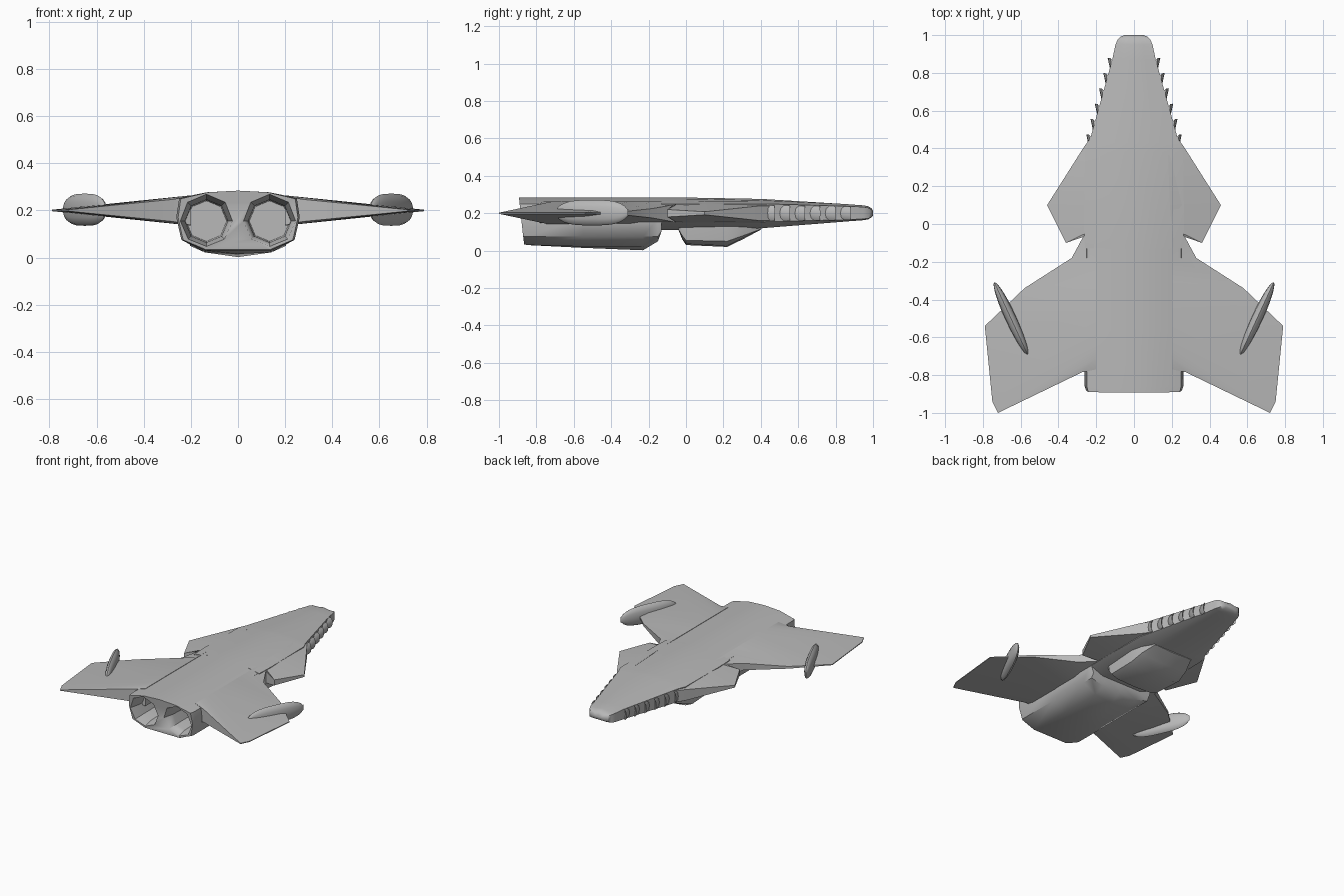
import bpy, bmesh, math

if "Cube" in bpy.data.objects:
    bpy.data.objects.remove(bpy.data.objects["Cube"])

grey = bpy.data.materials.new("hull_grey")
grey.diffuse_color = (.48, .48, .48, 1)
grey.use_nodes = True
grey.node_tree.nodes["Principled BSDF"].inputs["Base Color"].default_value = grey.diffuse_color

def finish(obj, mirror, angle):
    if mirror:
        obj.modifiers.new("mirror", 'MIRROR')
    obj.data.materials.append(grey)
    bpy.ops.object.select_all(action='DESELECT')
    obj.select_set(True)
    bpy.context.view_layer.objects.active = obj
    bpy.ops.object.shade_smooth_by_angle(angle=math.radians(angle))
    return obj

def skin(name, rings, mirror=False, angle=32):
    """Skin a closed solid through equal-sized rings of points."""
    bm = bmesh.new()
    rows = [[bm.verts.new(p) for p in r] for r in rings]
    n = len(rows[0])
    for a, b in zip(rows, rows[1:]):
        for i in range(n):
            j = (i + 1) % n
            bm.faces.new((a[i], a[j], b[j], b[i]))
    bm.faces.new(rows[0])
    bm.faces.new(rows[-1])
    bmesh.ops.recalc_face_normals(bm, faces=bm.faces[:])
    me = bpy.data.meshes.new(name)
    bm.to_mesh(me)
    bm.free()
    obj = bpy.data.objects.new(name, me)
    bpy.context.collection.objects.link(obj)
    return finish(obj, mirror, angle)

def both(half):
    """Half section, top centre to bottom centre, completed to a full ring."""
    return half + [(-x, y, z) for x, y, z in half[-2:0:-1]]

def plate(name, pairs):
    """Tapered wing from (root x, y, half thickness), (edge x, y, half thickness)."""
    rings = []
    for (rx, ry, rt), (ex, ey, et) in pairs:
        rings.append([(rx, ry, .2 + rt), (ex, ey, .2 + et),
                      (ex, ey, .2 - et), (rx, ry, .2 - rt)])
    return skin(name, rings, True)

# Fuselage: y, half width, top, upper edge, lower edge, bottom
stations = [(1, .05, .212, .21, .19, .187), (.992, .07, .226, .22, .18, .178),
            (.975, .087, .237, .229, .172, .168),
            (.95, .098, .242, .233, .17, .163), (.87, .115, .248, .238, .166, .157),
            (.43, .238, .275, .25, .155, .122), (.38, .26, .277, .25, .15, .117),
            (0, .265, .284, .25, .15, .11), (-.13, .26, .284, .25, .15, .11)]
skin("fuselage", [both([(0, y, t), (w * .5, y, t - .007), (w, y, ue), (w, y, le),
                        (w * .62, y, b), (0, y, b)]) for y, w, t, ue, le, b in stations], angle=50)

# Forward wings and main wings
plate("forward_wing", [((.17, .47, .055), (.228, .46, .04)),
                       ((.18, .36, .063), (.27, .40, .04)),
                       ((.19, .1, .065), (.46, .10, .008)),
                       ((.2, -.03, .063), (.36, -.10, .02)),
                       ((.2, -.045, .063), (.27, -.055, .048))])
plate("main_wing", [((.2, .0, .063), (.265, -.06, .047)),
                    ((.2, -.18, .064), (.33, -.18, .025)),
                    ((.2, -.3, .064), (.58, -.34, .008)),
                    ((.2, -.5, .064), (.79, -.54, .003)),
                    ((.2, -.65, .064), (.75, -.94, .003)),
                    ((.2, -.71, .064), (.72, -1, .003)),
                    ((.2, -.77, .063), (.275, -.785, .047))])

# Chin housing under the fuselage
chin = [(.40, .16, .13, .115, .112), (.31, .195, .15, .082, .064),
        (.22, .21, .15, .05, .02), (0, .20, .14, .055, .03),
        (-.02, .20, .14, .08, .06), (-.04, .19, .13, .112, .11)]
skin("chin_housing", [both([(0, y, .16), (w, y, .14), (w, y, .12), (w * .97, y, m),
                            (b, y, z + .006), (0, y, z)]) for y, w, b, m, z in chin], angle=50)

# Engine block with raked front and a slightly raked tail
section = [(0, .284), (.13, .277), (.25, .25), (.262, .17), (.24, .075), (.14, .022), (0, .002)]
def block(y, floor, rake=0, s=1):
    return both([(x * s, y + rake * (.284 - z) / .28, max(z, floor)) for x, z in section])
engine = skin("engine_block", [block(-.13, .105), block(-.15, .05), block(-.23, 0),
                               block(-.55, .015), block(-.86, .03, .01),
                               block(-.893, .034, .03, .97)], angle=50)

# Octagonal exhaust cutters
for side in (-1, 1):
    rings = []
    for y, r in ((-.95, .114), (-.892, .114), (-.80, .091), (-.66, .086)):
        rings.append([(side * .134 + r * math.cos(a), y, .155 + r * math.sin(a))
                      for a in [k * math.pi / 4 for k in range(8)]])
    cutter = skin("exhaust_cutter", rings)
    cutter.hide_render = True
    cutter.hide_set(True)
    cut = engine.modifiers.new("exhaust", 'BOOLEAN')
    cut.object = cutter
    cut.solver = 'EXACT'
    engine.modifiers.move(len(engine.modifiers) - 1, 0)

# Gill fins along both sides of the nose: rounded plates leaning outward and forward
for k in range(6):
    y = .875 - .081 * k
    x = .115 + (.87 - y) * .28
    h = .037 + .001 * k
    outline = [(-.012, -.03), (.026, .005), (.014, -.05), (-.005, -.07)]
    rings = [[(x + (px if px < 0 else px * f), y + py * (.5 + .5 * f), .2 + s * h) for px, py in outline]
             for s, f in ((-1, .45), (-.65, .85), (0, 1), (.65, .85), (1, .45))]
    skin("gill_fin_%d" % (k + 1), rings, True)

# Blade-shaped wing pods, boxy in side view and lens-thin from above
for side in (-1, 1):
    rings = []
    n = 14
    for i in range(n + 1):
        u = -math.cos(math.pi * i / n)
        wide = max(.03 * math.sqrt(max(1 - u * u, 0)), .001)
        tall = max(.068 * max(1 - abs(u) ** 3.2, 0) ** .5, .02)
        ring = []
        for k in range(12):
            a = 2 * math.pi * k / 12
            lx, ly = wide * math.cos(a), u * .213
            c, s = math.cos(.432), math.sin(.432)
            ring.append((side * (.65 + lx * c + ly * s), -.503 - lx * s + ly * c,
                         .203 + tall * math.sin(a)))
        rings.append(ring)
    skin("wing_pod_" + ("left" if side < 0 else "right"), rings, angle=45)
